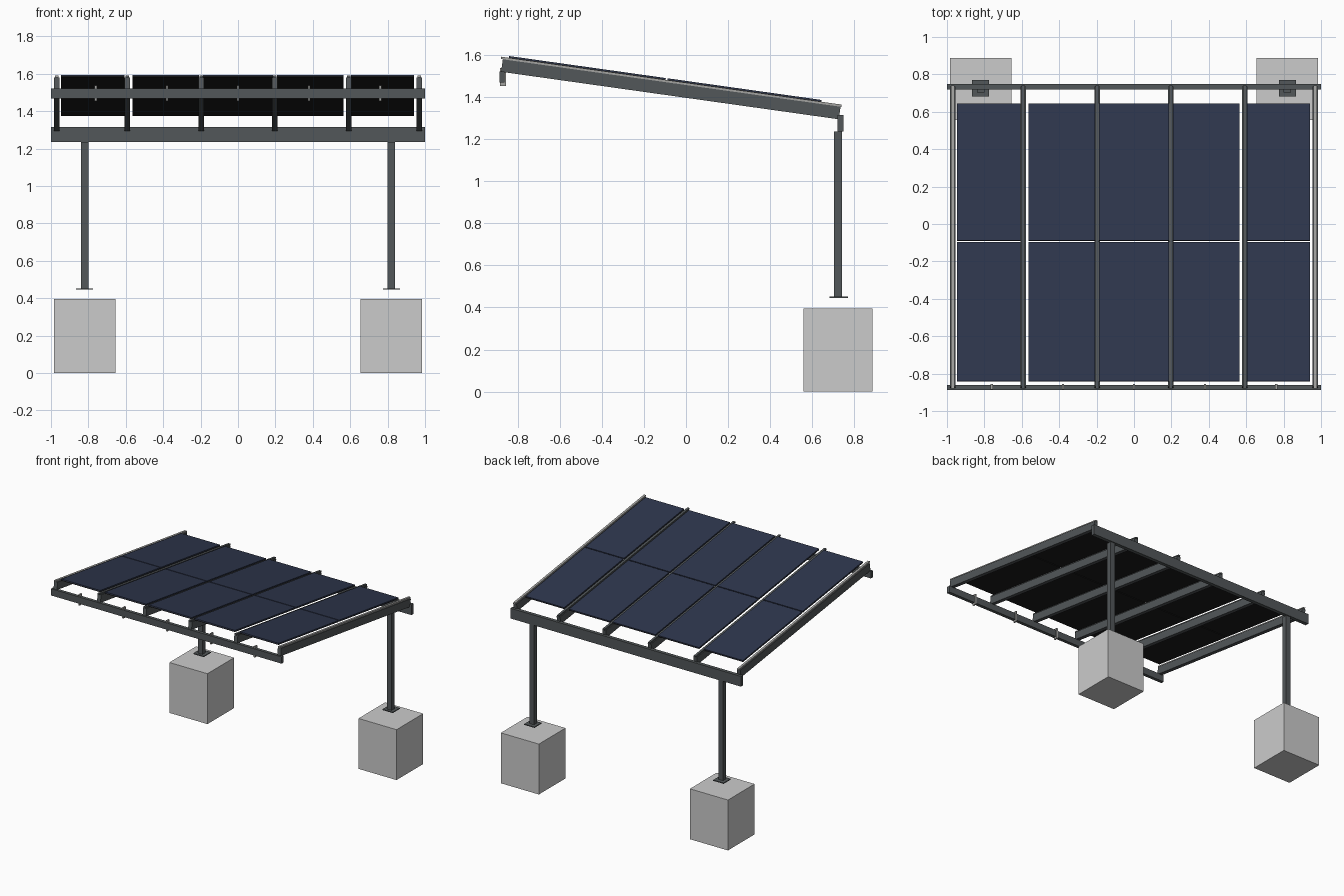
import bpy
from math import radians
from mathutils import Matrix

if "Cube" in bpy.data.objects:
    bpy.data.objects.remove(bpy.data.objects["Cube"])

# Roof plane: pitched 8 degrees, lower at the back
SLOPE = Matrix.Translation((0, 0, 1.396)) @ Matrix.Rotation(radians(-8), 4, 'X')


def material(name, colour):
    m = bpy.data.materials.new(name)
    m.diffuse_color = (*colour, 1)
    m.use_nodes = True
    m.node_tree.nodes["Principled BSDF"].inputs["Base Color"].default_value = m.diffuse_color
    return m


metal = material("dark_metal", (0.085, 0.095, 0.10))
trim = material("light_trim", (0.36, 0.36, 0.35))
navy = material("panel_glass", (0.028, 0.038, 0.075))
black = material("panel_backing", (0.012, 0.012, 0.012))


def box(name, x, y, z, mat=None, frame=None):
    """Box from (min, max) ranges, optionally placed in a tilted frame."""
    bpy.ops.mesh.primitive_cube_add(size=1)
    ob = bpy.context.object
    ob.name = name
    mid = [(a + b) / 2 for a, b in (x, y, z)]
    size = [b - a for a, b in (x, y, z)]
    ob.data.transform(Matrix.Translation(mid) @ Matrix.Diagonal((*size, 1)))
    if frame is not None:
        ob.matrix_world = frame
    if mat:
        ob.data.materials.append(mat)
    return ob


# Footings, base plates and posts
for side, s in (("left", -1), ("right", 1)):
    c = 0.82 * s
    box(side + "_footing", (c - 0.165, c + 0.165), (0.557, 0.887), (0, 0.395))
    box(side + "_base_plate", (c - 0.045, c + 0.045), (0.682, 0.770), (0.445, 0.452), metal)
    box(side + "_post", (c - 0.02, c + 0.02), (0.702, 0.741), (0.452, 1.236), metal)

# Cross beams
box("back_beam", (-1, 1), (0.720, 0.748), (1.235, 1.315), metal)
box("front_beam", (-1, 1), (-0.887, -0.862), (1.468, 1.521), metal)

# Brackets on the front beam
for x in (-0.76, -0.38, 0, 0.38, 0.76):
    box("front_bracket", (x - 0.006, x + 0.006), (-0.884, -0.855), (1.453, 1.537), trim)

# Sloping rafters with capping rails
for x in (-0.97, -0.593, -0.197, 0.197, 0.593, 0.97):
    box("rafter", (x - 0.015, x + 0.015), (-0.887, 0.733), (0, 0.06), metal, SLOPE)
    outer = abs(x) > 0.9
    box("rafter_rail", (x - 0.009, x + 0.009), (-0.897, 0.737), (0.06, 0.071),
        trim if outer else metal, SLOPE)

# Solar panels: five columns, two rows
columns = ((-0.945, -0.607), (-0.565, -0.208), (-0.186, 0.186), (0.208, 0.563), (0.605, 0.940))
for col in columns:
    for row in ((-0.860, -0.108), (-0.100, 0.640)):
        box("panel_backing", col, row, (0.067, 0.073), black, SLOPE)
        box("panel_glass", col, row, (0.073, 0.0795), navy, SLOPE)
